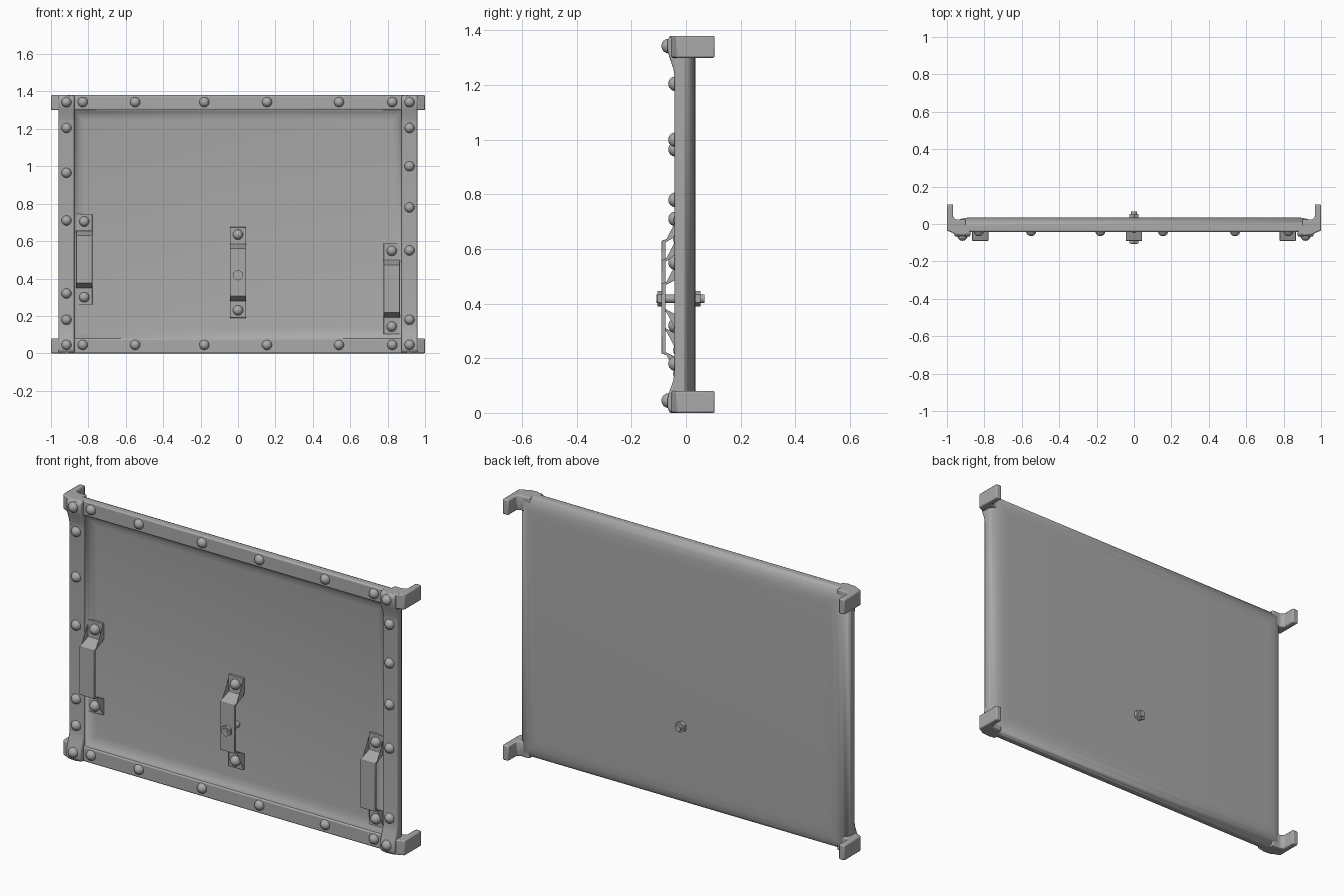
import bpy, bmesh, math
from mathutils import Matrix, Vector

cube = bpy.data.objects.get("Cube")
if cube:
    bpy.data.objects.remove(cube, do_unlink=True)

steel = bpy.data.materials.new("grey_steel")
steel.use_nodes = True
GREY = (0.4, 0.4, 0.4, 1)
steel.diffuse_color = GREY
steel.node_tree.nodes["Principled BSDF"].inputs["Base Color"].default_value = GREY
HX, H = 0.96, 1.38
MID = H / 2


def finish(bm, name, angle=40, bevel=0):
    bmesh.ops.recalc_face_normals(bm, faces=bm.faces[:])
    mesh = bpy.data.meshes.new(name)
    bm.to_mesh(mesh)
    bm.free()
    mesh.materials.append(steel)
    ob = bpy.data.objects.new(name, mesh)
    bpy.context.collection.objects.link(ob)
    if bevel:
        mod = ob.modifiers.new("soft_edges", "BEVEL")
        mod.width, mod.segments, mod.limit_method = bevel, 2, "ANGLE"
    bpy.ops.object.select_all(action="DESELECT")
    ob.select_set(True)
    bpy.context.view_layer.objects.active = ob
    bpy.ops.object.shade_smooth_by_angle(angle=math.radians(angle))
    return ob


def prism(bm, points, offset):
    """Extrude a closed outline along an offset."""
    face = bm.faces.new([bm.verts.new(p) for p in points])
    out = bmesh.ops.extrude_face_region(bm, geom=[face], use_keep_orig=True)
    moved = [v for v in out["geom"] if isinstance(v, bmesh.types.BMVert)]
    bmesh.ops.translate(bm, verts=moved, vec=offset)


def disc(bm, x, y0, y1, z, radius, sides):
    place = Matrix.Translation((x, (y0 + y1) / 2, z)) @ Matrix.Rotation(math.pi / 2, 4, "X")
    bmesh.ops.create_cone(bm, cap_ends=True, segments=sides, radius1=radius,
                          radius2=radius, depth=y1 - y0, matrix=place)


def rivet(name, x, y, z):
    """Domed head facing the front."""
    bm = bmesh.new()
    place = Matrix.Translation((x, y, z)) @ Matrix.Rotation(math.pi / 2, 4, "X")
    bmesh.ops.create_uvsphere(bm, u_segments=20, v_segments=12, radius=0.027, matrix=place)
    finish(bm, name)


# Pressed panel: rectangular rings of (inset, depth) from back centre round to front recess
section = [(0.10, 0.035), (0.06, 0.033), (0.03, 0.026), (0.01, 0.012), (0, -0.01),
           (0.003, -0.03), (0.012, -0.038), (0.03, -0.04), (0.07, -0.04), (0.08, -0.035),
           (0.09, -0.022), (0.11, -0.01), (0.135, -0.005)]
bm = bmesh.new()
rings = []
for d, y in section:
    rings.append([bm.verts.new((sx * (HX - d), y, MID + sz * (MID - d)))
                  for sx, sz in ((-1, -1), (1, -1), (1, 1), (-1, 1))])
for a, b in zip(rings, rings[1:]):
    for i in range(4):
        j = (i + 1) % 4
        bm.faces.new((a[i], a[j], b[j], b[i]))
bm.faces.new(rings[0])
bm.faces.new(rings[-1])
finish(bm, "pressed_panel", 50)

# Top and bottom rails
for name, z in (("bottom_rail", 0), ("top_rail", H - 0.08)):
    bm = bmesh.new()
    prism(bm, [(-HX, y, z + dz) for y, dz in ((-0.042, 0), (-0.042, 0.08), (0, 0.08), (0, 0))],
          Vector((2 * HX, 0, 0)))
    finish(bm, name, 50, 0.008)

# Side rails stepping forward over the corners
half = [(-0.042, 0.15), (-0.046, 0.12), (-0.062, 0.075), (-0.068, 0.05), (-0.068, 0.015), (-0.055, 0)]
front = half[::-1] + [(y, H - z) for y, z in half]
for side, sx in (("left", 1), ("right", -1)):
    bm = bmesh.new()
    outline = front + [(0.0, H), (0.0, 0)]
    prism(bm, [(sx * 0.875, y, z) for y, z in outline], Vector((sx * 0.085, 0, 0)))
    finish(bm, side + "_side_rail", 40, 0.008)

# Corner brackets with tabs reaching back
bracket = [(0.90, -0.062), (0.95, -0.058), (0.975, -0.045), (1.0, -0.035), (1.0, 0.105),
           (0.967, 0.105), (0.967, 0.035), (0.95, 0.024), (0.90, 0.024)]
for side, sx in (("left", 1), ("right", -1)):
    for level, z in (("lower", 0), ("upper", H - 0.08)):
        bm = bmesh.new()
        prism(bm, [(sx * x, y, z) for x, y in bracket], Vector((0, 0, 0.08)))
        finish(bm, f"{level}_{side}_bracket", 40, 0.006)

# Frame rivets
for z in (0.045, H - 0.037):
    for x in (-0.83, -0.55, -0.18, 0.155, 0.54, 0.825):
        rivet("rail_rivet", x, -0.038, z)
    for x in (-0.917, 0.917):
        rivet("corner_rivet", x, -0.063, z)
for x, heights in ((-0.917, (0.18, 0.32, 0.71, 0.965, 1.205)),
                   (0.917, (0.18, 0.55, 0.78, 1.0, 1.205))):
    for z in heights:
        rivet("side_rivet", x, -0.038, z)

# Bent strap handles, each riveted at both feet
strap = [(-0.004, 0), (-0.004, 0.083), (-0.075, 0.12), (-0.075, 0.365), (-0.004, 0.402), (-0.004, 0.485),
         (-0.018, 0.485), (-0.018, 0.395), (-0.09, 0.37), (-0.09, 0.115), (-0.018, 0.09), (-0.018, 0)]
for side, x, z in (("right", -0.822, 0.26), ("middle", 0, 0.19), ("left", 0.822, 0.103)):
    bm = bmesh.new()
    prism(bm, [(x - 0.043, y, z + dz) for y, dz in strap], Vector((0.086, 0, 0)))
    finish(bm, side + "_handle", 20, 0.002)
    for dz in (0.04, 0.445):
        rivet(side + "_handle_rivet", x, -0.02, z + dz)

# Through bolt on the middle handle
bm = bmesh.new()
disc(bm, 0, -0.108, 0.068, 0.418, 0.016, 16)
disc(bm, 0, -0.104, -0.088, 0.418, 0.029, 6)
disc(bm, 0, 0.033, 0.053, 0.418, 0.029, 6)
finish(bm, "through_bolt", 30)
